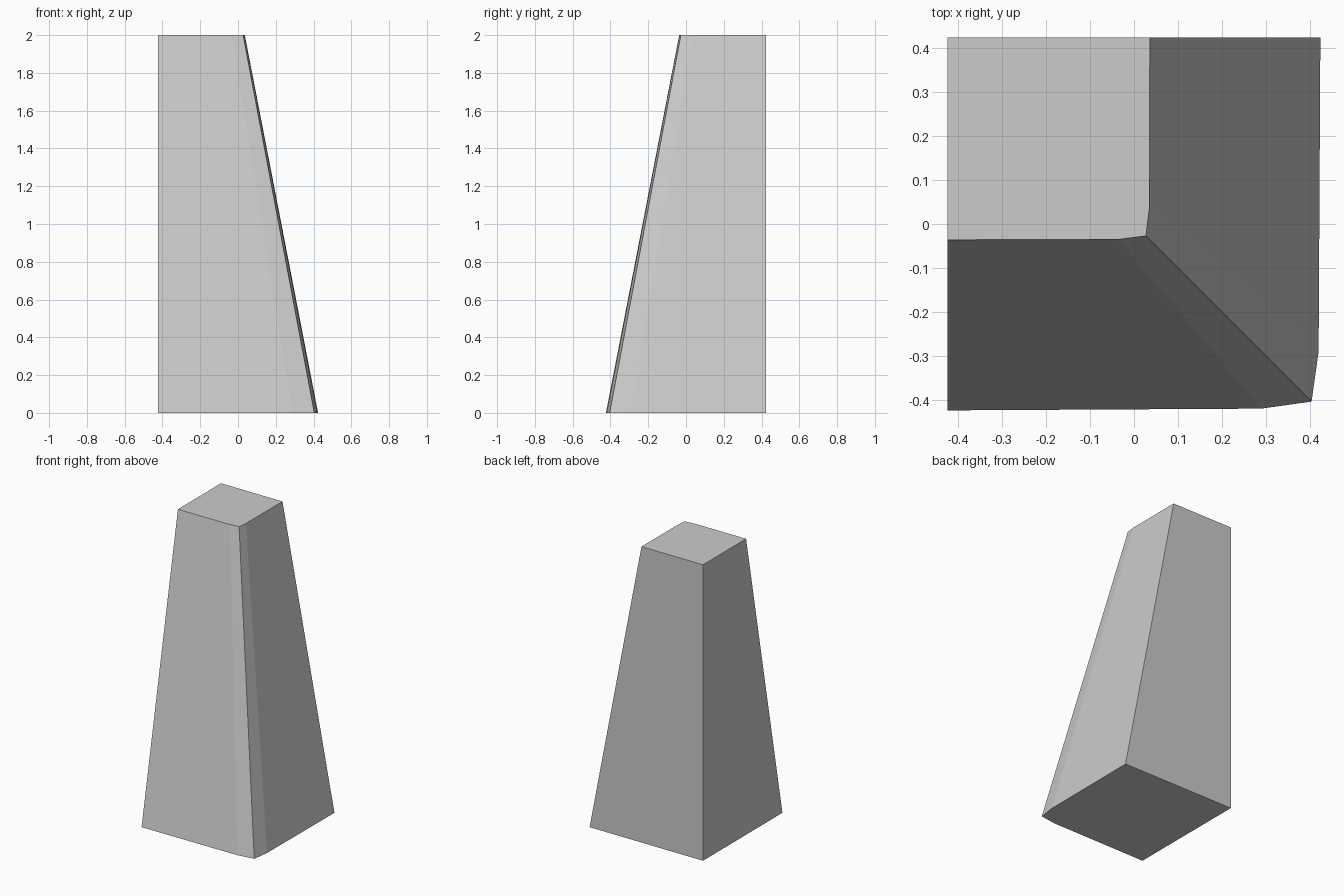
import bpy
import bmesh

if "Cube" in bpy.data.objects:
    bpy.data.objects.remove(bpy.data.objects["Cube"])

# Stone colour
grey = bpy.data.materials.new("stone_grey")
grey.diffuse_color = (0.6, 0.6, 0.6, 1)
grey.use_nodes = True
grey.node_tree.nodes["Principled BSDF"].inputs["Base Color"].default_value = grey.diffuse_color

# Cross-sections: square back corner, slightly blunted front right corner
BASE = [(-0.424, 0.424), (-0.424, -0.424), (0.29, -0.42),
        (0.404, -0.404), (0.42, -0.29), (0.424, 0.424)]
CAP = [(-0.424, 0.424), (-0.424, -0.036), (-0.036, -0.035),
       (0.027, -0.027), (0.035, 0.036), (0.036, 0.424)]

# Tapered pillar: two upright sides, two sloping sides
bm = bmesh.new()
low = [bm.verts.new((x, y, 0)) for x, y in BASE]
high = [bm.verts.new((x, y, 2)) for x, y in CAP]
bm.faces.new(low[::-1])
bm.faces.new(high)
for i in range(len(low)):
    j = (i + 1) % len(low)
    bm.faces.new((low[i], low[j], high[j], high[i]))
bmesh.ops.recalc_face_normals(bm, faces=bm.faces)

mesh = bpy.data.meshes.new("tapered_pillar")
bm.to_mesh(mesh)
bm.free()
mesh.materials.append(grey)
pillar = bpy.data.objects.new("tapered_pillar", mesh)
bpy.context.collection.objects.link(pillar)
